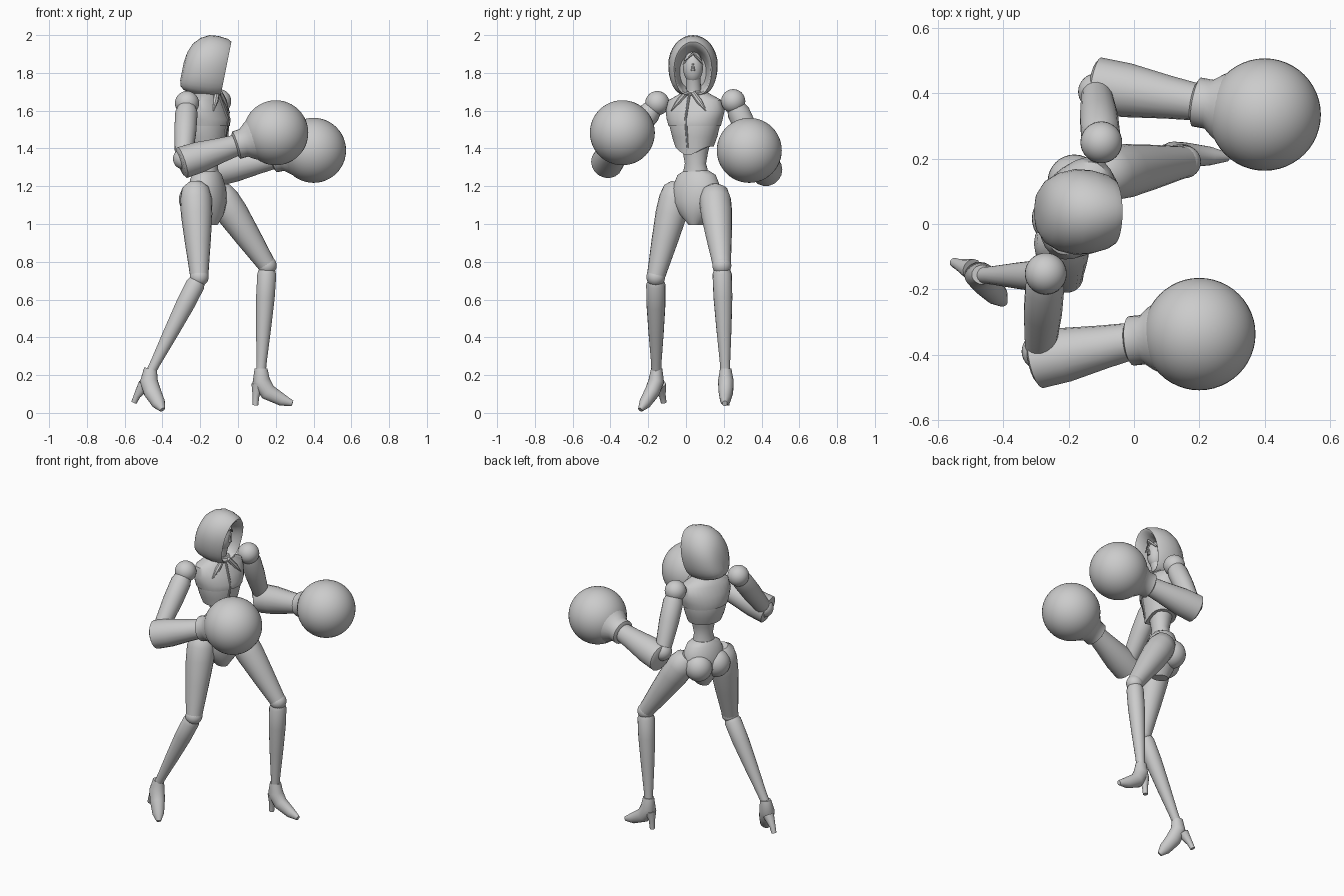
import bpy, bmesh, math
from mathutils import Vector

if "Cube" in bpy.data.objects:
    bpy.data.objects.remove(bpy.data.objects["Cube"])

grey = bpy.data.materials.new("plain_grey")
grey.use_nodes = True
grey.diffuse_color = (0.6, 0.6, 0.6, 1)
grey.node_tree.nodes["Principled BSDF"].inputs["Base Color"].default_value = (0.6, 0.6, 0.6, 1)

UP = Vector((0, 0, 1))
SIDE = Vector((0.39, 0.92, 0)).normalized()   # towards the model's left shoulder
FWD = Vector((0.92, -0.39, 0)).normalized()   # the way the chest faces
TAU = math.tau


def finish(bm, name, angle=40):
    bmesh.ops.recalc_face_normals(bm, faces=bm.faces)
    mesh = bpy.data.meshes.new(name)
    bm.to_mesh(mesh)
    bm.free()
    mesh.materials.append(grey)
    obj = bpy.data.objects.new(name, mesh)
    bpy.context.collection.objects.link(obj)
    bpy.ops.object.select_all(action='DESELECT')
    obj.select_set(True)
    bpy.context.view_layer.objects.active = obj
    bpy.ops.object.shade_smooth_by_angle(angle=math.radians(angle))
    return obj


def loft(name, rings, angle=40):
    """Skin a list of point rings and cap both ends."""
    bm = bmesh.new()
    rows = [[bm.verts.new(p) for p in ring] for ring in rings]
    n = len(rows[0])
    for a, b in zip(rows, rows[1:]):
        for i in range(n):
            j = (i + 1) % n
            bm.faces.new((a[i], a[j], b[j], b[i]))
    bm.faces.new(rows[0])
    bm.faces.new(rows[-1])
    return finish(bm, name, angle)


def limb(name, stations, sides=18, flat=1.0):
    """Round tube through (x, y, z, radius) stations."""
    pts = [Vector(s[:3]) for s in stations]
    rings = []
    for k, (p, s) in enumerate(zip(pts, stations)):
        t = (pts[min(k + 1, len(pts) - 1)] - pts[max(k - 1, 0)]).normalized()
        ref = Vector((0, 1, 0)) if abs(t.y) < 0.75 else UP
        u = (ref - t * ref.dot(t)).normalized()
        v = t.cross(u)
        rings.append([p + (u * math.cos(TAU * i / sides) * flat
                           + v * math.sin(TAU * i / sides)) * s[3] for i in range(sides)])
    return loft(name, rings)


def ball(name, centre, radius, scale=(1, 1, 1), seg=32):
    bm = bmesh.new()
    bmesh.ops.create_uvsphere(bm, u_segments=seg, v_segments=seg // 2, radius=radius)
    bmesh.ops.scale(bm, vec=scale, verts=bm.verts)
    bmesh.ops.translate(bm, vec=centre, verts=bm.verts)
    return finish(bm, name)


def body(name, centre, sections, sides=28, dip=0.0):
    """Torso piece from (z, half width, half depth, forward shift); dip lowers the front hem."""
    rings = []
    for k, (z, w, d, shift) in enumerate(sections):
        drop = dip if k == len(sections) - 1 else 0
        ring = []
        for i in range(sides):
            a = TAU * i / sides
            front = max(0, math.cos(a)) ** 4
            ring.append(Vector((*centre, z - drop * front))
                        + SIDE * w * math.sin(a) + FWD * (d * math.cos(a) + shift))
        rings.append(ring)
    return loft(name, rings)


# Hood: arches lofted from the recess, over the rim, to the back
def arch(x, w, low, high, n=32):
    ring = []
    for i in range(n):
        t = TAU * i / n
        z = low + (high - low) * (1 - math.cos(t)) / 2
        s, c = math.sin(t), math.cos(t)
        y = math.copysign(abs(s) ** (0.6 if c > 0 else 1), s) * w
        ring.append(Vector((x + 0.2 * (z - 1.95), 0.037 + y, z)))
    return ring


hood_sections = [(-0.14, 0.070, 1.72, 1.90), (-0.08, 0.085, 1.70, 1.925),
                 (-0.042, 0.094, 1.69, 1.95), (-0.038, 0.100, 1.683, 1.965),
                 (-0.06, 0.114, 1.678, 1.980), (-0.11, 0.128, 1.678, 1.995),
                 (-0.16, 0.131, 1.685, 2.0), (-0.205, 0.120, 1.695, 1.985),
                 (-0.24, 0.098, 1.71, 1.955), (-0.26, 0.065, 1.73, 1.91),
                 (-0.268, 0.025, 1.76, 1.86)]
loft("hood", [arch(*s) for s in hood_sections], 50)

# Head and neck
ball("face", (-0.135, 0.037, 1.83), 0.06, (0.85, 0.88, 1.4))
limb("nose", [(-0.086, 0.037, 1.85, 0.004), (-0.082, 0.037, 1.81, 0.011)], 8)
limb("fringe", [(-0.1, -0.01, 1.855, 0.006), (-0.082, 0.037, 1.905, 0.01),
                (-0.1, 0.084, 1.855, 0.006)], 8)
limb("neck", [(-0.17, 0.045, 1.62, 0.055), (-0.165, 0.042, 1.69, 0.04),
              (-0.14, 0.037, 1.78, 0.038)])

# Torso
chest = (-0.172, 0.048)
body("jacket", chest, [(1.705, 0.055, 0.05, 0.01), (1.68, 0.10, 0.07, 0),
                       (1.655, 0.150, 0.088, 0), (1.60, 0.164, 0.108, 0),
                       (1.555, 0.153, 0.124, 0.005), (1.52, 0.143, 0.120, 0.005)])
body("corset", chest, [(1.56, 0.140, 0.108, 0.005), (1.52, 0.138, 0.114, 0.005),
                       (1.46, 0.122, 0.105, 0.005), (1.41, 0.104, 0.090, 0.008)], dip=0.045)
body("waist", (-0.165, 0.052), [(1.46, 0.085, 0.075, 0), (1.38, 0.068, 0.062, 0.005),
                                (1.32, 0.057, 0.052, 0.005), (1.25, 0.075, 0.062, 0)])
body("pelvis", (-0.165, 0.056), [(1.285, 0.062, 0.056, 0), (1.26, 0.105, 0.075, 0),
                                 (1.19, 0.135, 0.095, 0), (1.12, 0.135, 0.1, 0),
                                 (1.05, 0.085, 0.08, 0.01), (0.995, 0.035, 0.05, 0.01)])
zip_path = [(1.69, 0.075), (1.64, 0.096), (1.56, 0.127), (1.50, 0.118), (1.39, 0.096)]
limb("front_zip", [(*(Vector((*chest, z)) + FWD * d), 0.006) for z, d in zip_path], 8)
for label, sign in (("left", 1), ("right", -1)):
    pel = Vector((-0.165, 0.056, 1.13)) + SIDE * 0.062 * sign - FWD * 0.045
    ball(label + "_buttock", pel, 0.082, (1, 1, 1.05))
    top = Vector((*chest, 1.695)) + FWD * 0.075 + SIDE * 0.02 * sign
    end = Vector((*chest, 1.60)) + FWD * 0.088 + SIDE * 0.10 * sign
    limb(label + "_lapel", [(*top, 0.014), (*top.lerp(end, 0.5), 0.016), (*end, 0.003)], 8)

# Arms, boxing gloves and cuffs
arms = {
    "right": ((-0.27, -0.152, 1.64), (-0.288, -0.39, 1.345),
              (-0.295, -0.418, 1.325), (0.0, -0.357, 1.42), (0.2, -0.337, 1.483)),
    "left": ((-0.1, 0.25, 1.65), (-0.115, 0.405, 1.32),
             (-0.115, 0.425, 1.285), (0.2, 0.372, 1.35), (0.4, 0.335, 1.39))}
for label, points in arms.items():
    shoulder, elbow, start, wrist, glove = (Vector(p) for p in points)
    ball(label + "_shoulder", shoulder, 0.064)
    limb(label + "_upper_arm", [(*shoulder.lerp(elbow, f), r) for f, r in
                                ((0.05, 0.045), (0.18, 0.06), (0.5, 0.059), (0.85, 0.05), (1, 0.045))])
    ball(label + "_elbow", elbow, 0.056)
    limb(label + "_forearm", [(*start.lerp(wrist, f), r) for f, r in
                              ((-0.03, 0.07), (0, 0.086), (0.3, 0.083), (0.7, 0.066), (1, 0.056))])
    limb(label + "_cuff", [(*wrist.lerp(glove, f), r) for f, r in
                           ((-0.08, 0.06), (-0.04, 0.076), (0.15, 0.076), (0.3, 0.1), (0.5, 0.12))], 24)
    ball(label + "_glove", glove, 0.172, seg=48)

# Legs
legs = {
    "right": ((-0.225, -0.045, 1.19), (-0.205, -0.160, 0.72), (-0.46, -0.157, 0.22)),
    "left": ((-0.105, 0.15, 1.17), (0.155, 0.19, 0.78), (0.122, 0.208, 0.22))}
for label, points in legs.items():
    hip, knee, ankle = (Vector(p) for p in points)
    limb(label + "_thigh", [(*hip.lerp(knee, f), r) for f, r in
                            ((-0.06, 0.04), (0, 0.072), (0.12, 0.084), (0.3, 0.083),
                             (0.6, 0.069), (0.9, 0.053), (1, 0.048))], 20)
    ball(label + "_knee", knee, 0.05)
    limb(label + "_shin", [(*knee.lerp(ankle, f), r) for f, r in
                           ((0.04, 0.043), (0.08, 0.051), (0.3, 0.05), (0.6, 0.04),
                            (0.9, 0.028), (1, 0.026))], 18)

# High heeled shoes
shoes = {
    "right": ([(-0.463, -0.155, 0.235, 0.034), (-0.472, -0.157, 0.17, 0.047),
               (-0.453, -0.180, 0.11, 0.046), (-0.42, -0.218, 0.05, 0.036),
               (-0.40, -0.242, 0.017, 0.015)],
              [(-0.495, -0.14, 0.15, 0.034), (-0.535, -0.125, 0.09, 0.018),
               (-0.55, -0.118, 0.055, 0.015)]),
    "left": ([(0.122, 0.21, 0.235, 0.034), (0.122, 0.211, 0.17, 0.047),
              (0.158, 0.211, 0.11, 0.044), (0.235, 0.208, 0.068, 0.032),
              (0.288, 0.205, 0.05, 0.015)],
             [(0.105, 0.213, 0.15, 0.034), (0.095, 0.214, 0.09, 0.018),
              (0.092, 0.214, 0.04, 0.015)])}
for label, (upper, heel) in shoes.items():
    limb(label + "_shoe", upper, 20, flat=0.88)
    limb(label + "_heel", heel, 12)
